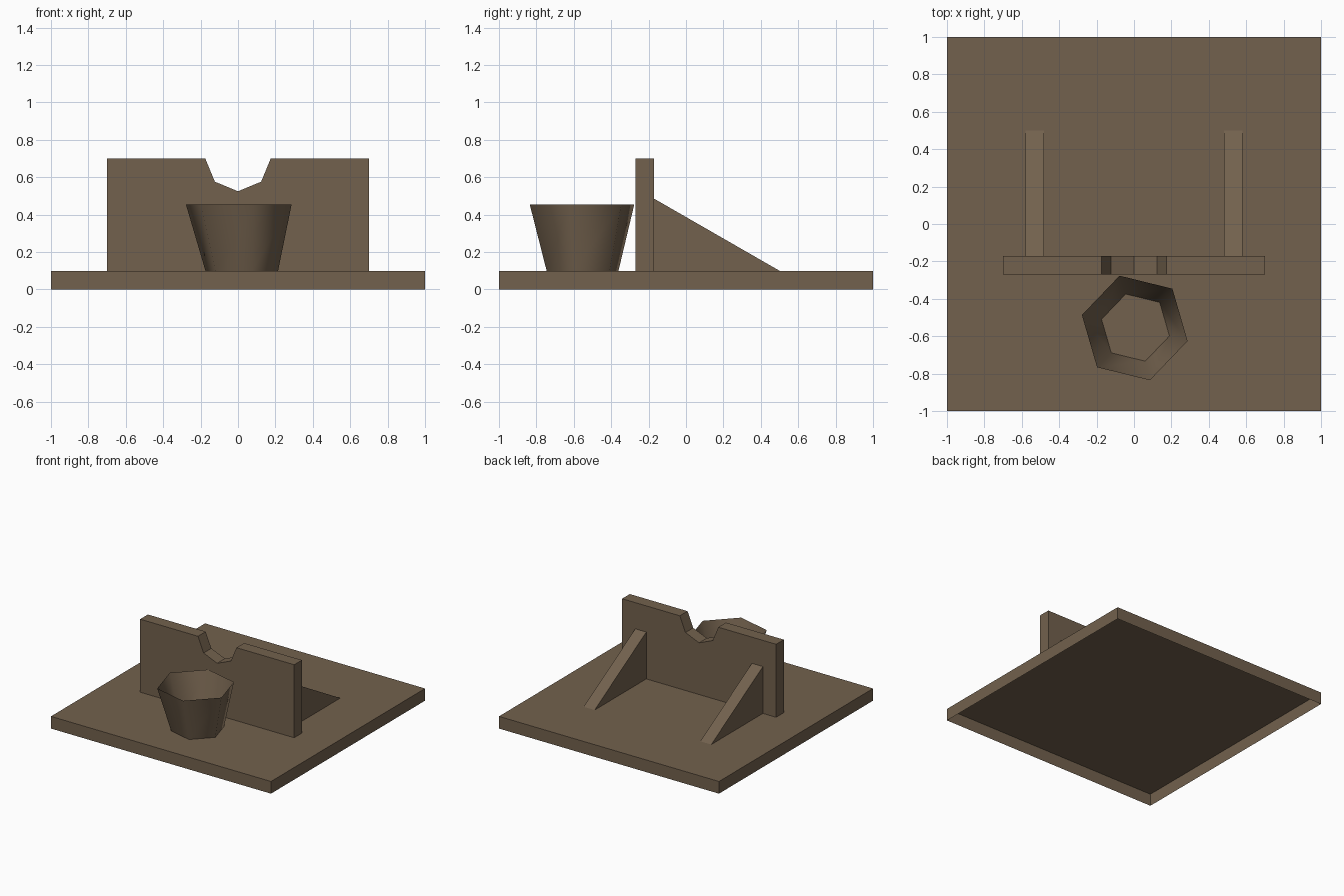
import bpy, bmesh, math

if "Cube" in bpy.data.objects:
    bpy.data.objects.remove(bpy.data.objects["Cube"])

mat = bpy.data.materials.new("brown wood")
mat.diffuse_color = (0.17, 0.12, 0.075, 1)
mat.use_nodes = True
mat.node_tree.nodes["Principled BSDF"].inputs["Base Color"].default_value = mat.diffuse_color


def finish(name, bm, smooth=False, recalc=True):
    if recalc:
        bmesh.ops.recalc_face_normals(bm, faces=bm.faces)
    me = bpy.data.meshes.new(name)
    bm.to_mesh(me)
    bm.free()
    me.materials.append(mat)
    for p in me.polygons:
        p.use_smooth = smooth
    ob = bpy.data.objects.new(name, me)
    bpy.context.collection.objects.link(ob)
    return ob


def prism(name, points, offset):
    """Extrude a flat closed outline by an offset."""
    bm = bmesh.new()
    face = bm.faces.new([bm.verts.new(p) for p in points])
    ext = bmesh.ops.extrude_face_region(bm, geom=[face], use_keep_orig=True)
    verts = [g for g in ext["geom"] if isinstance(g, bmesh.types.BMVert)]
    bmesh.ops.translate(bm, vec=offset, verts=verts)
    return finish(name, bm)


# base tray, open underneath
bm = bmesh.new()
bmesh.ops.create_cube(bm, size=1)
for v in bm.verts:
    v.co = (v.co.x * 2, v.co.y * 2, (v.co.z + 0.5) * 0.1)
bottom = [f for f in bm.faces if f.normal.z < -0.5]
bmesh.ops.delete(bm, geom=bottom, context='FACES_ONLY')
finish("base", bm, recalc=False)

# upright panel with a half-octagon notch
notch = [(0.175 * math.cos(math.pi * i / 4), 0.7 - 0.175 * math.sin(math.pi * i / 4))
         for i in range(5)]
outline = [(-0.7, 0.1), (0.7, 0.1), (0.7, 0.7)] + notch + [(-0.7, 0.7)]
prism("notched_panel", [(x, -0.27, z) for x, z in outline], (0, 0.1, 0))

# two sloping braces behind the panel
for side, x in (("left", -0.58), ("right", 0.48)):
    prism(side + "_brace",
          [(x, -0.17, 0.1), (x, 0.5, 0.1), (x, -0.17, 0.485)], (0.1, 0, 0))

# six-sided tapered cup with a thin rim
bm = bmesh.new()


def ring(cx, cy, r, z):
    return [bm.verts.new((cx + r * math.cos(math.radians(-13.8 + 60 * i)),
                          cy + r * math.sin(math.radians(-13.8 + 60 * i)), z))
            for i in range(6)]


rings = [ring(0.02, -0.553, 0.2, 0.1),
         ring(0.004, -0.556, 0.291, 0.455),
         ring(0.008, -0.554, 0.187, 0.12)]
for a, b in zip(rings, rings[1:]):
    for i in range(6):
        j = (i + 1) % 6
        bm.faces.new((a[i], a[j], b[j], b[i]))
bm.faces.new(rings[0][::-1])
bm.faces.new(rings[2])
cup = finish("cup", bm, smooth=True)
# keep the rim and the floor crisp
for e in cup.data.edges:
    zs = [cup.data.vertices[v].co.z for v in e.vertices]
    e.use_edge_sharp = abs(zs[0] - zs[1]) < 0.001
